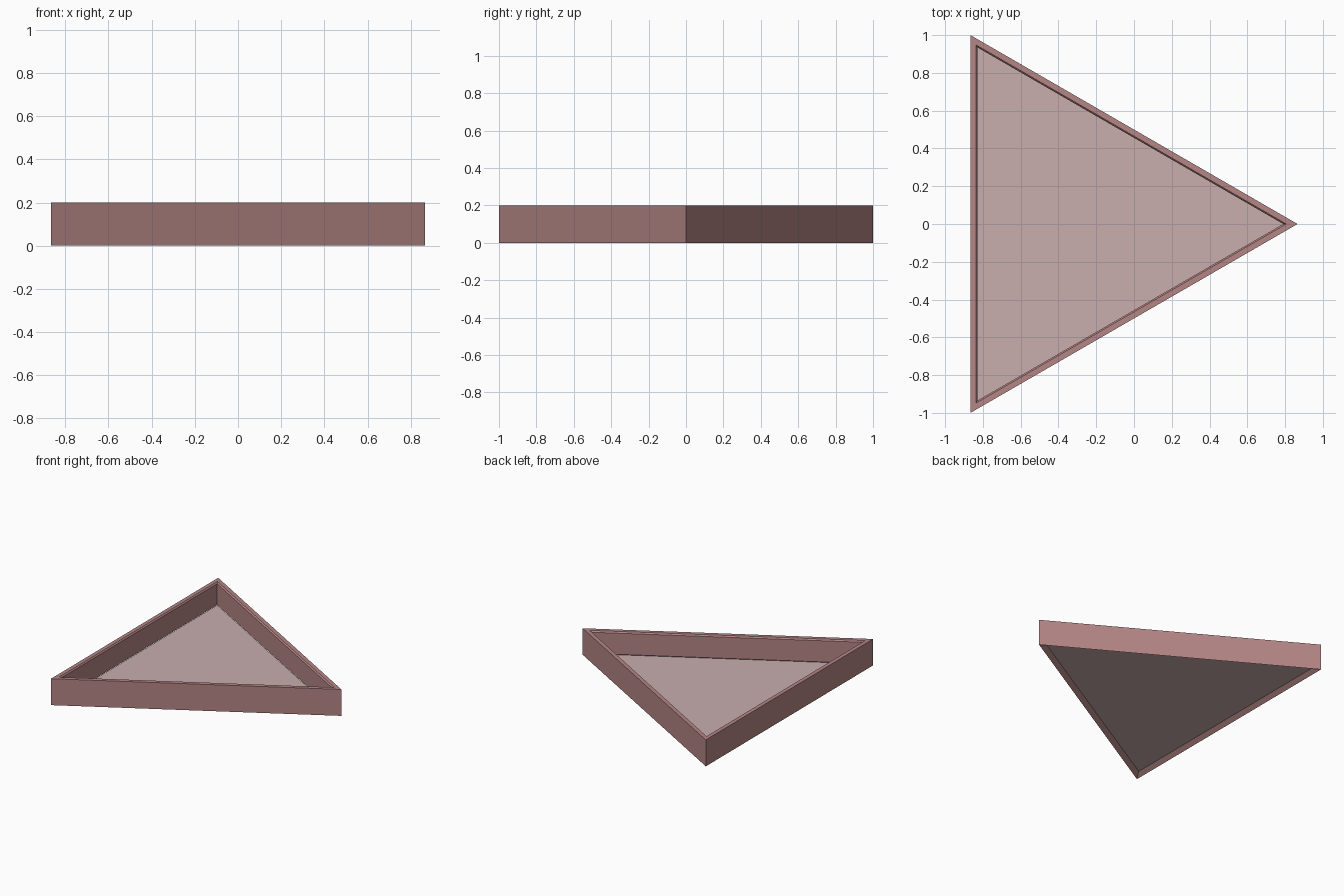
import bpy
import bmesh
from math import cos, sin, tau

cube = bpy.data.objects.get("Cube")
if cube:
    bpy.data.objects.remove(cube, do_unlink=True)


def material(name, color):
    mat = bpy.data.materials.new(name)
    mat.use_nodes = True
    mat.diffuse_color = color
    mat.node_tree.nodes["Principled BSDF"].inputs["Base Color"].default_value = color
    return mat


RADIUS = 2 / 3 ** 0.5           # corner distance of a triangle with side 2
CENTRE_X = -RADIUS / 4          # places the triangle's bounds around x = 0


def triangle(bm, inset, z):
    """Ring of three corners, its sides moved inward by inset."""
    r = RADIUS - 2 * inset
    return [bm.verts.new((CENTRE_X + r * cos(i * tau / 3), r * sin(i * tau / 3), z))
            for i in range(3)]


def finish(bm, name, mat):
    bmesh.ops.recalc_face_normals(bm, faces=bm.faces[:])
    mesh = bpy.data.meshes.new(name)
    bm.to_mesh(mesh)
    bm.free()
    mesh.materials.append(mat)
    obj = bpy.data.objects.new(name, mesh)
    bpy.context.collection.objects.link(obj)
    return obj


rose = material("dusty rose", (0.46, 0.235, 0.235, 1))
pale = material("pale rose", (0.58, 0.42, 0.42, 1))

# Wall: a closed cross-section swept around the three sides
section = [(0, 0), (0, 0.2), (0.03, 0.2), (0.038, 0.19), (0.038, 0.03)]
bm = bmesh.new()
rings = [triangle(bm, inset, z) for inset, z in section]
for a, b in zip(rings, rings[1:] + rings[:1]):
    for i in range(3):
        j = (i + 1) % 3
        bm.faces.new((a[i], a[j], b[j], b[i]))
finish(bm, "tray_wall", rose)

# Floor: a thin panel between the walls
bm = bmesh.new()
low, high = triangle(bm, 0.036, 0.022), triangle(bm, 0.036, 0.026)
bm.faces.new(low)
bm.faces.new(high)
for i in range(3):
    j = (i + 1) % 3
    bm.faces.new((low[i], low[j], high[j], high[i]))
finish(bm, "tray_floor", pale)
